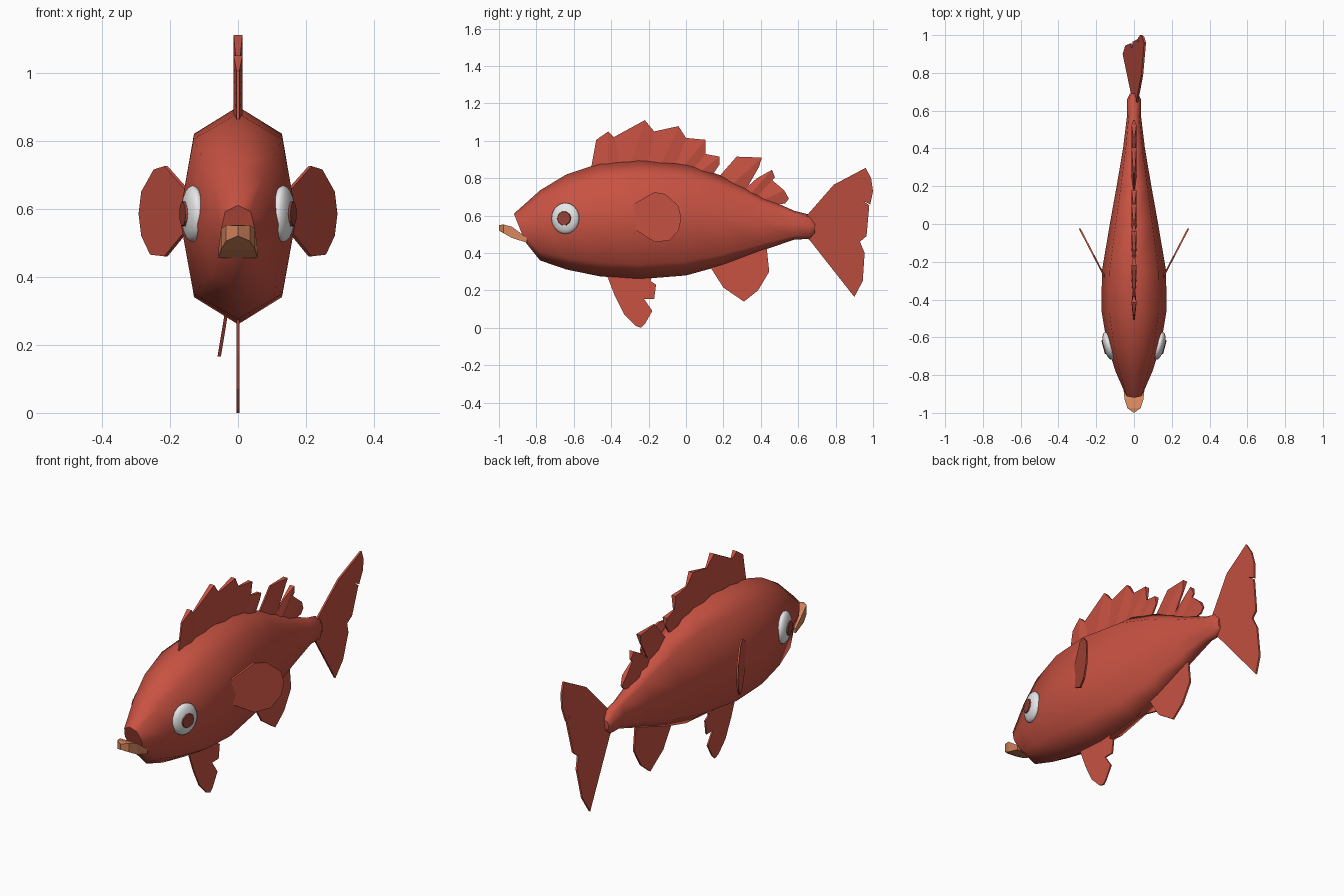
import bpy, bmesh, math
from mathutils import Vector, Matrix

if "Cube" in bpy.data.objects:
    bpy.data.objects.remove(bpy.data.objects["Cube"])


def material(name, rgb):
    m = bpy.data.materials.new(name)
    m.diffuse_color = (*rgb, 1)
    m.use_nodes = True
    m.node_tree.nodes["Principled BSDF"].inputs["Base Color"].default_value = m.diffuse_color
    return m


RED = material("coral red", (0.58, 0.085, 0.055))
DARK = material("pupil red", (0.30, 0.055, 0.04))
WHITE = material("eye white", (0.82, 0.82, 0.82))
LIP = material("lip orange", (0.68, 0.24, 0.11))


def finish(name, bm, mat):
    bmesh.ops.recalc_face_normals(bm, faces=bm.faces)
    me = bpy.data.meshes.new(name)
    bm.to_mesh(me)
    bm.free()
    me.materials.append(mat)
    ob = bpy.data.objects.new(name, me)
    bpy.context.collection.objects.link(ob)
    return ob


def plate(name, pts, half, x_at=lambda y, z: 0.0):
    """Thin fin with a (y, z) outline, leaned sideways by x_at."""
    bm = bmesh.new()
    sides = [[bm.verts.new((x_at(y, z) + s * half, y, z)) for y, z in pts] for s in (-1, 1)]
    for s in sides:
        bm.faces.new(s)
    for i in range(len(pts)):
        j = (i + 1) % len(pts)
        bm.faces.new((sides[0][i], sides[0][j], sides[1][j], sides[1][i]))
    return finish(name, bm, RED)


def blade(name, pts):
    """Dorsal spine: thick along a ridge from peak to base, thin at its edges."""
    mid = ((pts[0][0] + pts[-1][0]) / 2, (pts[0][1] + pts[-1][1]) / 2)
    ring = list(pts) + [mid]
    n = len(ring)
    bm = bmesh.new()
    sides = []
    for s in (-1, 1):
        vs = [bm.verts.new((s * (0.013 if i in (2, n - 1) else 0.004), y, z))
              for i, (y, z) in enumerate(ring)]
        bm.faces.new((vs[0], vs[1], vs[2], vs[-1]))
        bm.faces.new(vs[2:])
        sides.append(vs)
    for i in range(n):
        j = (i + 1) % n
        bm.faces.new((sides[0][i], sides[0][j], sides[1][j], sides[1][i]))
    finish(name, bm, RED)


# Body: eight-sided rings (y, top, bottom, half width), mouth end slanted
stations = [(-0.89, 0.61, 0.46, 0.05), (-0.78, 0.735, 0.36, 0.098), (-0.64, 0.82, 0.312, 0.142),
            (-0.46, 0.88, 0.275, 0.172), (-0.25, 0.90, 0.26, 0.17), (0.0, 0.88, 0.28, 0.128),
            (0.2, 0.81, 0.335, 0.092), (0.4, 0.705, 0.41, 0.058), (0.58, 0.625, 0.472, 0.036),
            (0.66, 0.605, 0.475, 0.036), (0.69, 0.56, 0.505, 0.022)]
section = [(0, 1), (0.76, 0.75), (1, 0), (0.76, -0.75), (0, -1), (-0.76, -0.75), (-1, 0), (-0.76, 0.75)]
bm = bmesh.new()
rings = []
for i, (y, top, bot, w) in enumerate(stations):
    c, h = (top + bot) / 2, (top - bot) / 2
    slant = 0.03 if i == 0 else 0
    rings.append([bm.verts.new((u * w, y - slant * v, c + v * h)) for u, v in section])
for a, b in zip(rings, rings[1:]):
    for k in range(8):
        bm.faces.new((a[k], a[(k + 1) % 8], b[(k + 1) % 8], b[k])).smooth = True
bm.faces.new(rings[0])
bm.faces.new(rings[-1])
finish("body", bm, RED)

# Lips: arched rim around the mouth (x, y, top, bottom)
arc = [(0, -1.0, 0.55, 0.52), (0.035, -0.975, 0.552, 0.505), (0.05, -0.93, 0.54, 0.48), (0.058, -0.85, 0.48, 0.455)]
arc = [(-x, y, t, b) for x, y, t, b in reversed(arc[1:])] + arc
bm = bmesh.new()
tops = [bm.verts.new((x, y, t)) for x, y, t, b in arc]
bots = [bm.verts.new((x, y, b)) for x, y, t, b in arc]
for i in range(7):
    j = (i + 1) % 7
    bm.faces.new((tops[i], tops[j], bots[j], bots[i]))
for row in (tops, bots):
    bm.faces.new(row[2:5])
    for i in (0, 1):
        bm.faces.new((row[i], row[i + 1], row[5 - i], row[6 - i]))
finish("lips", bm, LIP)

# Dorsal fins: overlapping spines
spines = [
    [(-0.51, 0.84), (-0.48, 1.005), (-0.415, 1.05), (-0.385, 1.02), (-0.33, 0.86)],
    [(-0.42, 0.85), (-0.385, 1.02), (-0.22, 1.11), (-0.17, 1.05), (-0.18, 0.87)],
    [(-0.25, 0.87), (-0.17, 1.05), (-0.04, 1.078), (0.0, 1.015), (-0.03, 0.85)],
    [(-0.11, 0.86), (0.0, 1.015), (0.105, 1.005), (0.105, 0.93), (0.05, 0.83)],
    [(0.0, 0.85), (0.10, 0.93), (0.18, 0.915), (0.18, 0.875), (0.13, 0.80)],
    [(0.17, 0.80), (0.27, 0.915), (0.405, 0.91), (0.39, 0.86), (0.31, 0.72)],
    [(0.29, 0.72), (0.38, 0.80), (0.46, 0.845), (0.475, 0.805), (0.37, 0.68)],
    [(0.35, 0.70), (0.46, 0.79), (0.525, 0.735), (0.55, 0.69), (0.53, 0.665), (0.43, 0.65)]]
for i, pts in enumerate(spines):
    blade(f"dorsal_spine_{i + 1}", pts)

# Tail fin, leaning sideways
plate("tail_fin", [(0.62, 0.57), (0.65, 0.605), (0.79, 0.765), (0.96, 0.855), (0.99, 0.80), (1.0, 0.73),
                   (0.985, 0.66), (0.945, 0.68), (0.98, 0.655), (0.965, 0.49), (0.93, 0.46), (0.955, 0.40),
                   (0.945, 0.25), (0.90, 0.165), (0.66, 0.47), (0.62, 0.50)],
      0.005, lambda y, z: (z - 0.5) * 0.165)

# Belly fins
plate("pelvic_fin", [(-0.43, 0.30), (-0.38, 0.17), (-0.33, 0.07), (-0.27, 0.01), (-0.24, 0.0), (-0.22, 0.02),
                     (-0.18, 0.09), (-0.225, 0.155), (-0.17, 0.155), (-0.16, 0.23), (-0.19, 0.25), (-0.17, 0.30)],
      0.004)
plate("anal_fin", [(0.12, 0.34), (0.20, 0.215), (0.31, 0.14), (0.385, 0.20), (0.445, 0.30), (0.43, 0.44),
                   (0.30, 0.42)], 0.005)

# Side fins and eyes, mirrored
pectoral = [(-0.29, 0.655), (-0.17, 0.725), (-0.11, 0.715), (-0.04, 0.65), (-0.025, 0.585),
            (-0.04, 0.52), (-0.09, 0.465), (-0.17, 0.46), (-0.28, 0.53)]
for s, side in ((1, "right"), (-1, "left")):
    plate(f"{side}_pectoral_fin", pectoral, 0.005, lambda y, z: s * (0.165 + (y + 0.26) * 0.52))
    turn = Matrix.Translation((s * 0.133, -0.645, 0.585)) @ Matrix.Rotation(-s * math.radians(15), 4, 'Z')
    bm = bmesh.new()
    bmesh.ops.create_uvsphere(bm, u_segments=16, v_segments=10, radius=1,
                              matrix=turn @ Matrix.Diagonal((0.03, 0.077, 0.083, 1)))
    for f in bm.faces:
        f.smooth = True
    finish(f"{side}_eye", bm, WHITE)
    bm = bmesh.new()
    bmesh.ops.create_cone(bm, cap_ends=True, segments=10, radius1=0.04, radius2=0.036, depth=0.009,
                          matrix=turn @ Matrix.Translation((s * 0.027, 0, 0))
                          @ Matrix.Rotation(s * math.pi / 2, 4, 'Y'))
    finish(f"{side}_pupil", bm, DARK)
